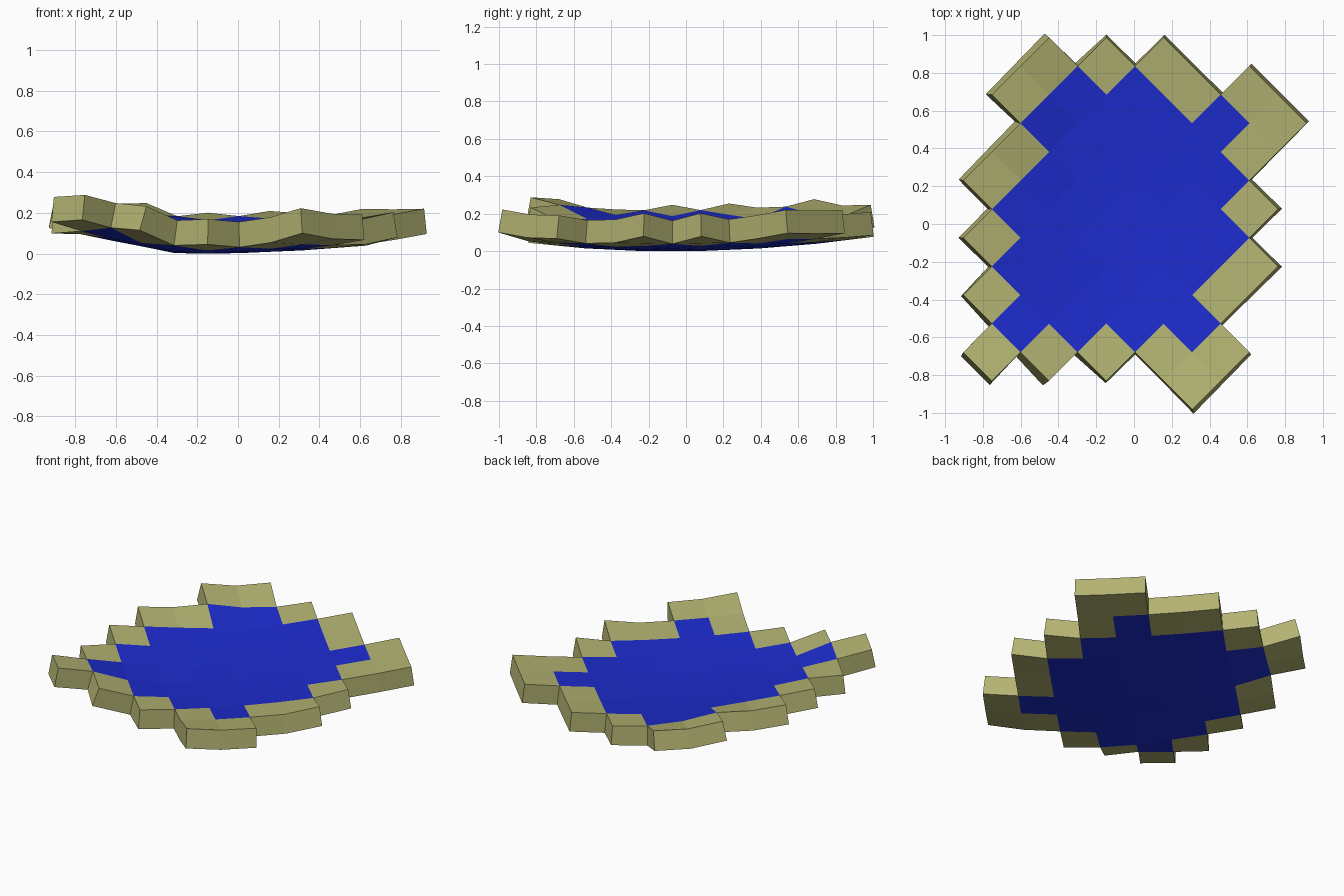
import bpy
from mathutils import Vector

if "Cube" in bpy.data.objects:
    bpy.data.objects.remove(bpy.data.objects["Cube"])

STEP, X0, Y0, THICK = 0.1515, 0.005, -0.073, 0.125

# Outlines in half-cell lattice units (diagonal square tiles)
FIELD = [(-2, 6), (-1, 5), (0, 6), (2, 4), (3, 5), (4, 4), (3, 3), (4, 2), (3, 1),
         (4, 0), (2, -2), (3, -3), (2, -4), (1, -3), (0, -4), (-1, -3), (-2, -4),
         (-3, -3), (-4, -4), (-5, -3), (-4, -2), (-5, -1), (-4, 0), (-5, 1), (-3, 3), (-4, 4)]
OUTER = [(-3, 7), (-2, 6), (-1, 7), (0, 6), (1, 7), (3, 5), (4, 6), (6, 4), (4, 2), (5, 1),
         (4, 0), (5, -1), (3, -3), (4, -4), (2, -6), (0, -4), (-1, -5), (-2, -4), (-3, -5),
         (-4, -4), (-5, -5), (-6, -4), (-5, -3), (-6, -2), (-5, -1), (-6, 0), (-5, 1),
         (-6, 2), (-4, 4), (-5, 5)]

# Raised rim corners that depart from the smooth dish shape
RIM = {(-3, -5): .235, (-4, -4): .25, (-5, -5): .29, (-6, -4): .28, (-5, -3): .235,
       (-6, -2): .225, (-2, -4): .165, (2, -6): .225, (5, -1): .205, (5, 1): .205,
       (-3, 7): .25, (-5, 5): .28, (-4, 4): .24}


def inside(i, j, poly):
    hit = False
    i, j = i + .013, j + .007
    for (ax, ay), (bx, by) in zip(poly, poly[1:] + poly[:1]):
        if (ay > j) != (by > j) and i < ax + (j - ay) * (bx - ax) / (by - ay):
            hit = not hit
    return hit


def top_point(p):
    x, y = X0 + STEP * p[0], Y0 + STEP * p[1]
    dx, dy = x + .28, y + .1
    z = .125 + (-.2 * dx if dx < 0 else .05 * dx * dx)
    z += (.065 if dy > 0 else .085) * dy * dy
    return Vector((x, y, RIM.get(p, z)))


def corners(c):
    i, j = c
    return [(i + 1, j), (i, j + 1), (i - 1, j), (i, j - 1)]


# Classify tiles, then find the sheet's corner normals
tiles = [(i, j) for i in range(-7, 8) for j in range(-7, 8)
         if (i + j) % 2 and inside(i, j, OUTER)]
field_tiles = [c for c in tiles if inside(*c, FIELD)]
rim_tiles = [c for c in tiles if c not in field_tiles]

top, normal = {}, {}
for c in tiles:
    ps = corners(c)
    for p in ps:
        top.setdefault(p, top_point(p))
    n = (top[ps[2]] - top[ps[0]]).cross(top[ps[3]] - top[ps[1]]).normalized()
    for p in ps:
        normal[p] = normal.get(p, Vector()) + n
bottom = {p: top[p] - normal[p].normalized() * THICK for p in top}
floor = min(v.z for v in bottom.values())
edges = {(a, b) for c in tiles for a, b in zip(corners(c), corners(c)[1:] + corners(c)[:1])}


def build(name, cells, color):
    verts, index, faces = [], {}, []

    def vert(p, side):
        if (p, side) not in index:
            index[p, side] = len(verts)
            verts.append((top if side else bottom)[p] - Vector((0, 0, floor)))
        return index[p, side]

    for c in cells:
        ps = corners(c)
        faces.append([vert(p, 1) for p in ps])
        faces.append([vert(p, 0) for p in reversed(ps)])
        # Walls only on the outside of the whole sheet
        for a, b in zip(ps, ps[1:] + ps[:1]):
            if (b, a) not in edges:
                faces.append([vert(a, 0), vert(b, 0), vert(b, 1), vert(a, 1)])
    mesh = bpy.data.meshes.new(name)
    mesh.from_pydata(verts, [], faces)
    mat = bpy.data.materials.new(name + "_color")
    mat.diffuse_color = color
    mat.use_nodes = True
    mat.node_tree.nodes["Principled BSDF"].inputs["Base Color"].default_value = mat.diffuse_color
    mesh.materials.append(mat)
    bpy.context.collection.objects.link(bpy.data.objects.new(name, mesh))


# Blue water surface and sandy shore tiles
build("water", field_tiles, (0.012, 0.025, 0.62, 1))
build("shore", rim_tiles, (0.45, 0.45, 0.17, 1))
